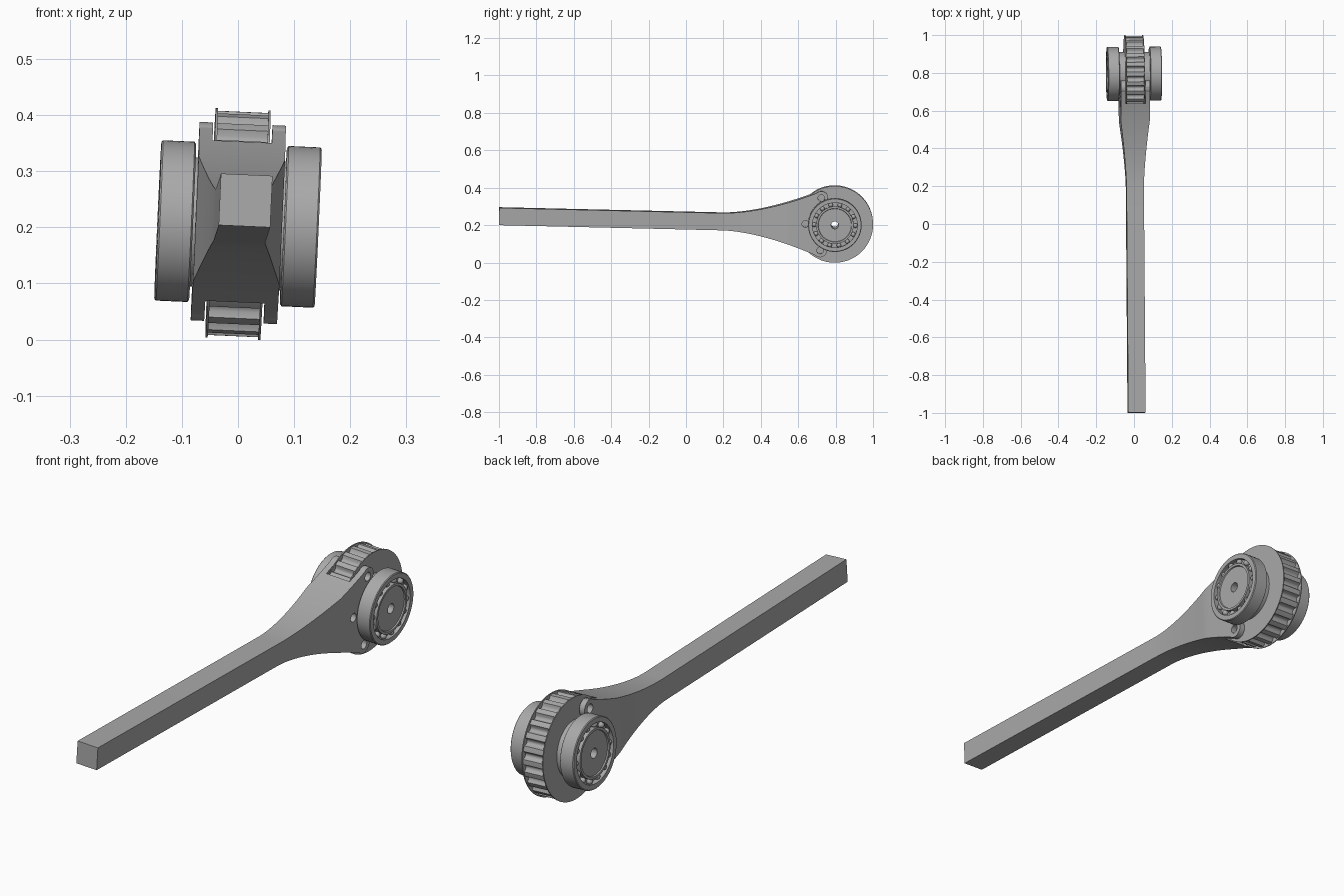
import bpy, bmesh, math
from math import sin, cos, pi, radians
from mathutils import Matrix, Vector

cube = bpy.data.objects.get("Cube")
if cube:
    bpy.data.objects.remove(cube, do_unlink=True)

grey = bpy.data.materials.new("metal_grey")
grey.use_nodes = True
grey.diffuse_color = (0.4, 0.4, 0.4, 1)
grey.node_tree.nodes["Principled BSDF"].inputs["Base Color"].default_value = (0.4, 0.4, 0.4, 1)

# Local frame: origin on the wheel axis (x), arm along -y, slightly tilted as a whole
PLACE = (Matrix.Translation((0, 0.795, 0.206)) @ Matrix.Rotation(radians(0.37), 4, 'Z')
         @ Matrix.Rotation(radians(2.6), 4, 'Y') @ Matrix.Rotation(radians(-1.34), 4, 'X'))


def make(name, bm):
    bmesh.ops.recalc_face_normals(bm, faces=bm.faces)
    mesh = bpy.data.meshes.new(name)
    bm.to_mesh(mesh)
    bm.free()
    mesh.materials.append(grey)
    ob = bpy.data.objects.new(name, mesh)
    bpy.context.collection.objects.link(ob)
    ob.matrix_world = PLACE
    return ob


def smooth(ob):
    bpy.ops.object.select_all(action='DESELECT')
    ob.select_set(True)
    bpy.context.view_layer.objects.active = ob
    bpy.ops.object.shade_smooth_by_angle(angle=radians(30))


def loft(rings, closed=False):
    """Skin a list of equal point rings, capped unless closed."""
    bm = bmesh.new()
    loops = [[bm.verts.new(p) for p in ring] for ring in rings]
    pairs = list(zip(loops, loops[1:] + loops[:1])) if closed else list(zip(loops, loops[1:]))
    for a, b in pairs:
        for i in range(len(a)):
            j = (i + 1) % len(a)
            bm.faces.new((a[i], a[j], b[j], b[i]))
    if not closed:
        bm.faces.new(loops[0])
        bm.faces.new(loops[-1])
    return bm


def lathe(name, profile, n=64):
    """Revolve a closed (x, radius) outline about the axis."""
    rings = [[(x, r * cos(2 * pi * k / n), r * sin(2 * pi * k / n)) for x, r in profile]
             for k in range(n)]
    ob = make(name, loft(rings, True))
    smooth(ob)
    return ob


def cylinder(name, r, half, y=0, z=0, n=48):
    rings = [[(x, y + r * cos(2 * pi * k / n), z + r * sin(2 * pi * k / n)) for k in range(n)]
             for x in (-half, half)]
    return make(name, loft(rings))


def combine(ob, other, operation):
    mod = ob.modifiers.new("combine", 'BOOLEAN')
    mod.operation, mod.object, mod.solver = operation, other, 'EXACT'
    bpy.context.view_layer.update()
    deps = bpy.context.evaluated_depsgraph_get()
    mesh = bpy.data.meshes.new_from_object(ob.evaluated_get(deps))
    ob.modifiers.clear()
    ob.data = mesh
    bpy.data.objects.remove(other, do_unlink=True)


# Arm: square bar flaring into a wide fork head
END, FLARE = -0.075, -0.6
stations = [-1.795] + [FLARE + (END - FLARE) * i / 21 for i in range(22)]
sections = []
for y in stations:
    t = max(0, (y - FLARE) / (END - FLARE))
    s = min(1, max(0, (y - FLARE) / 0.35))
    hz, hx = 0.046 + 0.131 * t ** 1.7, 0.046 + 0.031 * s ** 1.5
    sections.append([(-hx, y, -hz), (hx, y, -hz), (hx, y, hz), (-hx, y, hz)])
arm = make("arm", loft(sections))

# Rounded fork tips, wheel slot, hub clearance and screw holes
bolts = [(-0.075, 0.14), (-0.157, 0), (-0.075, -0.14)]
for y, z in (bolts[0], bolts[2]):
    combine(arm, cylinder("tip", 0.0365, 0.077, y, z), 'UNION')
combine(arm, cylinder("slot", 0.215, 0.053), 'DIFFERENCE')
combine(arm, cylinder("clearance", 0.125, 0.1), 'DIFFERENCE')
for y, z in bolts:
    combine(arm, cylinder("hole", 0.018, 0.1, y, z, 24), 'DIFFERENCE')
smooth(arm)

# Toothed wheel with rounded grooves and a through bore
TEETH, STEPS = 24, 10
outline = []
for k in range(TEETH * STEPS):
    phase = (k % STEPS) / STEPS
    dip = 0.016 * max(0, sin(pi * (phase - 0.3) / 0.6)) ** 0.6 if 0.3 < phase < 0.9 else 0
    a = 2 * pi * k / (TEETH * STEPS)
    outline.append((0.2 - dip, a))
rings = [[(x, r * cos(a), r * sin(a)) for x, r in ((-0.046, rad), (0.046, rad), (0.046, 0.02), (-0.046, 0.02))]
         for rad, a in outline]
wheel = make("toothed_wheel", loft(rings, True))
smooth(wheel)

for side, label in ((-1, "right"), (1, "left")):
    def mirror(points):
        return [(side * x, r) for x, r in points]

    # Thin flange and spacer hub
    lathe(label + "_flange", mirror([(0.045, 0.02), (0.045, 0.205), (0.049, 0.205), (0.049, 0.02)]), 96)
    lathe(label + "_spacer", mirror([(0.048, 0.02), (0.048, 0.115), (0.085, 0.115), (0.085, 0.02)]))
    # Bearing: outer race, ball groove, inner race and recessed hub
    lathe(label + "_bearing", mirror([
        (0.081, 0.02), (0.081, 0.139), (0.084, 0.143), (0.14, 0.143), (0.143, 0.14),
        (0.143, 0.12), (0.122, 0.12), (0.122, 0.1), (0.143, 0.1), (0.143, 0.09),
        (0.138, 0.088), (0.138, 0.02)]))
    # Balls set in the groove
    bm = bmesh.new()
    for k in range(14):
        a = 2 * pi * k / 14
        bmesh.ops.create_uvsphere(bm, u_segments=14, v_segments=8, radius=0.0125, matrix=Matrix.Translation(
            Vector((side * 0.128, 0.11 * cos(a), 0.11 * sin(a)))))
    smooth(make(label + "_balls", bm))
